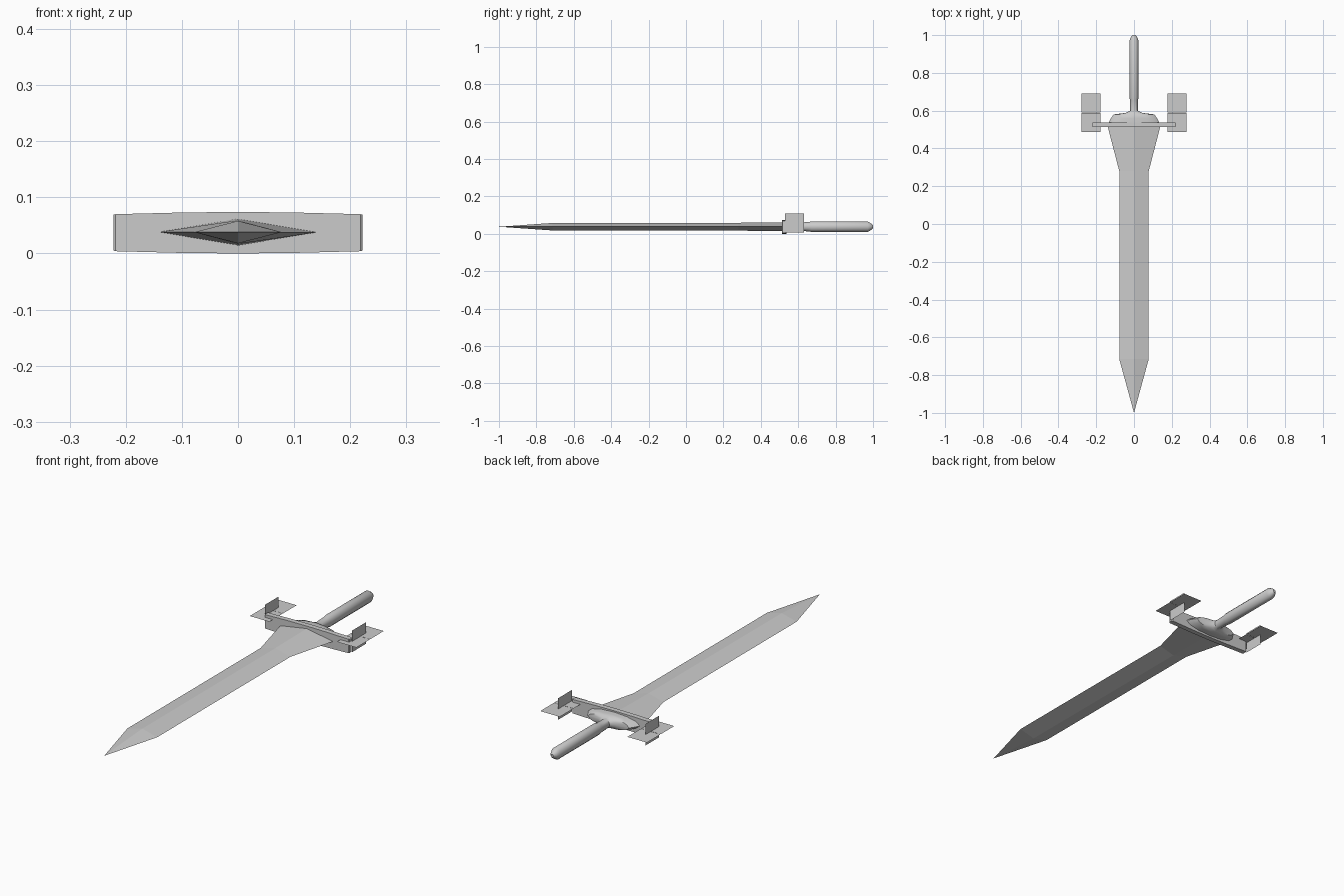
import bpy, bmesh, math
from mathutils import Vector

cube = bpy.data.objects.get("Cube")
if cube:
    bpy.data.objects.remove(cube, do_unlink=True)

ZC = 0.038  # height of the sword's centre line

steel = bpy.data.materials.new("grey steel")
steel.use_nodes = True
steel.diffuse_color = (0.6, 0.6, 0.6, 1)
steel.node_tree.nodes["Principled BSDF"].inputs["Base Color"].default_value = (0.6, 0.6, 0.6, 1)


def finish(name, bm, smooth=None):
    mesh = bpy.data.meshes.new(name)
    bm.to_mesh(mesh)
    bm.free()
    mesh.materials.append(steel)
    obj = bpy.data.objects.new(name, mesh)
    bpy.context.collection.objects.link(obj)
    if smooth:
        bpy.ops.object.select_all(action='DESELECT')
        obj.select_set(True)
        bpy.context.view_layer.objects.active = obj
        bpy.ops.object.shade_smooth_by_angle(angle=math.radians(smooth))
    return obj


def loft(name, rings, smooth=None):
    """Skin a closed body through rings that have equal point counts."""
    bm = bmesh.new()
    loops = [[bm.verts.new(p) for p in ring] for ring in rings]
    n = len(loops[0])
    for a, b in zip(loops, loops[1:]):
        for i in range(n):
            j = (i + 1) % n
            bm.faces.new((a[i], a[j], b[j], b[i]))
    bm.faces.new(loops[0])
    bm.faces.new(loops[-1])
    bmesh.ops.remove_doubles(bm, verts=bm.verts, dist=0.0004)
    bmesh.ops.recalc_face_normals(bm, faces=bm.faces)
    return finish(name, bm, smooth)


def oval(y, rx, rz, sides, z=ZC):
    """Ring around the y axis; four sides give a diamond."""
    return [Vector((rx * math.cos(t), y, z + rz * math.sin(t)))
            for t in (2 * math.pi * i / sides for i in range(sides))]


def plate(name, centre, u, v):
    """Flat single quad spanned by two half-size vectors."""
    c, u, v = Vector(centre), Vector(u), Vector(v)
    bm = bmesh.new()
    bm.faces.new([bm.verts.new(p) for p in (c - u - v, c + u - v, c + u + v, c - u + v)])
    return finish(name, bm)


# Blade: diamond section, pointed tip, flaring towards the guard
loft("blade", [oval(y, w, h, 4) for y, w, h in (
    (-1.0, 0.0001, 0.0001), (-0.715, 0.078, 0.020),
    (0.28, 0.078, 0.021), (0.53, 0.143, 0.024))])

# Crossguard: flat bar, slightly deeper in the middle, with chamfered ends
loft("crossguard", [
    [Vector((x, 0.525 + sy * hy, ZC - 0.001 + sz * hz))
     for sy, sz in ((-1, -1), (1, -1), (1, 1), (-1, 1))]
    for x, hy, hz in ((-0.222, 0.008, 0.032), (-0.218, 0.012, 0.033), (-0.1, 0.012, 0.036),
                      (0, 0.012, 0.037), (0.1, 0.012, 0.036), (0.218, 0.012, 0.033),
                      (0.222, 0.008, 0.032))])

# Grip: wide collar behind the guard narrowing to a neck, then a round handle
loft("grip", [oval(y, rx, rz, 12) for y, rx, rz in (
    (0.53, 0.138, 0.030), (0.560, 0.122, 0.030), (0.580, 0.108, 0.027),
    (0.588, 0.045, 0.022), (0.60, 0.020, 0.022), (0.655, 0.021, 0.025),
    (0.67, 0.024, 0.028), (0.972, 0.024, 0.028), (0.99, 0.016, 0.017),
    (1.0, 0.006, 0.007))], smooth=40)

# Crossed square plates at each end of the guard
for side, s in (("left", 1), ("right", -1)):
    x = 0.228 * s
    plate(f"{side}_front_flat_plate", (x, 0.537, 0.057), (0.051, 0, 0), (0, 0.051, 0))
    plate(f"{side}_back_flat_plate", (x, 0.640, 0.057), (0.051, 0, 0), (0, 0.051, 0))
    plate(f"{side}_upright_plate", (x, 0.579, 0.057), (0, 0.051, 0), (0, 0, 0.051))
